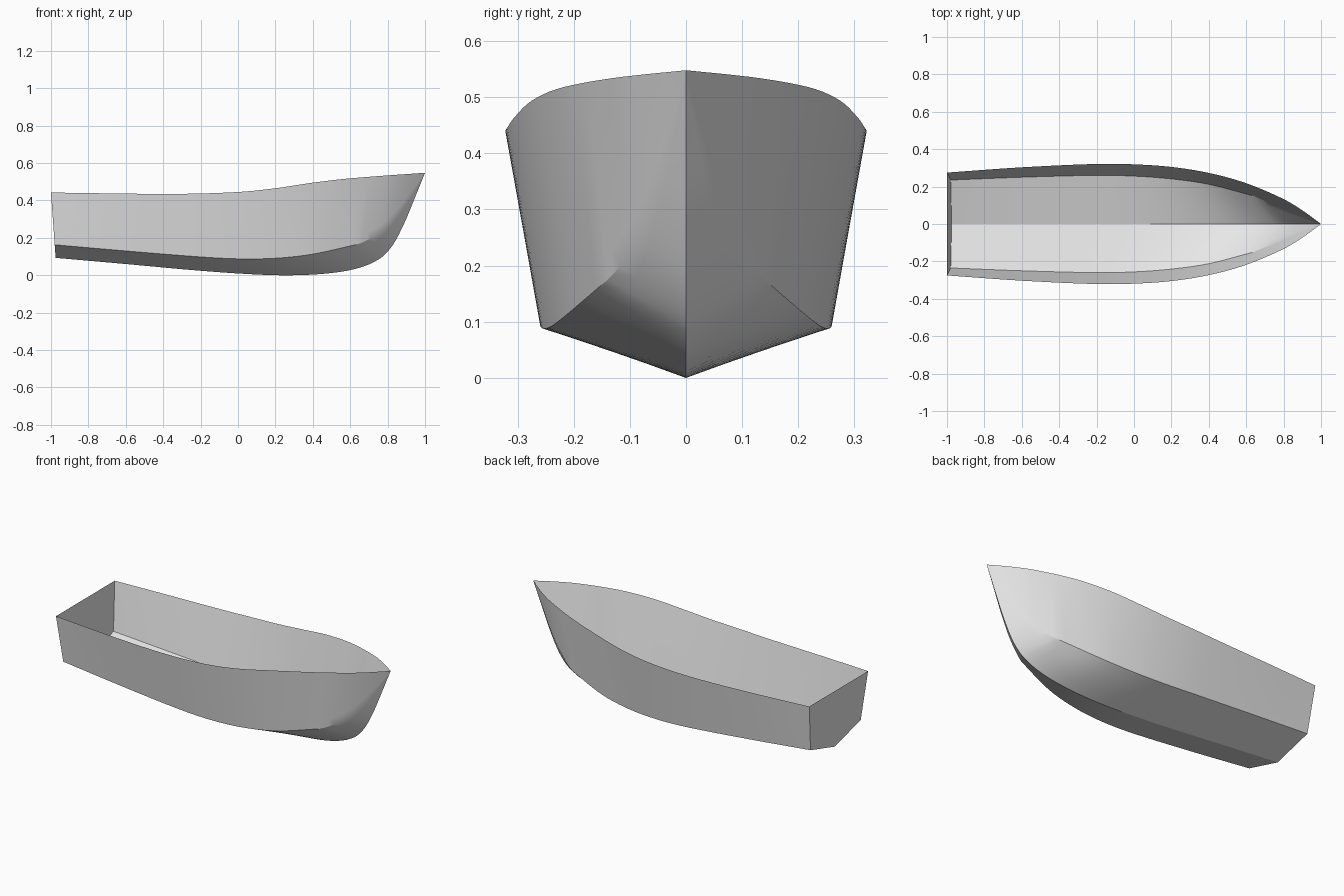
import bpy
import bmesh
from mathutils import Vector

if "Cube" in bpy.data.objects:
    bpy.data.objects.remove(bpy.data.objects["Cube"])

paint = bpy.data.materials.new("hull_grey")
paint.use_nodes = True
grey = (0.8, 0.8, 0.8, 1)
paint.diffuse_color = grey
paint.node_tree.nodes["Principled BSDF"].inputs["Base Color"].default_value = grey

# Guide curves: (x, value) control points
KEEL_Z = [(-.975, .093), (-.6, .06), (-.2, .024), (.1, .004), (.3, 0), (.5, .012),
          (.65, .04), (.76, .09), (.83, .165), (.89, .28), (.94, .4), (1, .548)]
SHEER_Y = [(-1, .275), (-.6, .303), (-.2, .321), (0, .319), (.2, .305), (.4, .273),
           (.6, .218), (.8, .133), (.9, .073), (1, 0)]
SHEER_Z = [(-1, .442), (-.35, .435), (0, .445), (.2, .465), (.4, .495), (.6, .518), (1, .548)]
CHINE_Y = [(-.98, .235), (-.6, .25), (-.2, .26), (0, .256), (.2, .241), (.4, .212), (.64, .15)]
CHINE_Z = [(-.98, .163), (-.6, .13), (-.2, .098), (0, .088), (.2, .091), (.4, .113), (.64, .166)]


def curve(pts, x):
    """Smooth cubic interpolation through the control points."""
    n = len(pts)
    i = max(k for k in range(n - 1) if k == 0 or pts[k][0] <= x)

    def slope(k):
        a, b = pts[max(k - 1, 0)], pts[min(k + 1, n - 1)]
        return (b[1] - a[1]) / (b[0] - a[0])
    (x0, y0), (x1, y1) = pts[i], pts[i + 1]
    h = x1 - x0
    u = (x - x0) / h
    v = 1 - u
    return (y0 * v * v * (1 + 2 * u) + y1 * u * u * (3 - 2 * u)
            + h * slope(i) * u * v * v - h * slope(i + 1) * u * u * v)


def keel(x):
    return Vector((x, 0, curve(KEEL_Z, x)))


def chine(x):
    return Vector((x, curve(CHINE_Y, x), curve(CHINE_Z, x)))


def sheer(x):
    return Vector((x, curve(SHEER_Y, x), curve(SHEER_Z, x)))


def mix(a, b, t):
    return a + (b - a) * t


LOW, HIGH = 4, 8  # strips below and above the chine


def section(k, c, s):
    return ([k.lerp(c, j / LOW) for j in range(LOW)]
            + [c.lerp(s, j / HIGH) for j in range(HIGH + 1)])


# Straight panelled sections up to the end of the chine
rows = []
for i in range(41):
    t = i / 40
    rows.append(section(keel(mix(-.975, .75, t)), chine(mix(-.98, .64, t)), sheer(mix(-1, .69, t))))

# Bow sections: the knuckle fades into a straight line at the stem
edge = rows[-1]
k0, s0 = edge[0], edge[-1]
fractions = [(p.z - k0.z) / (s0.z - k0.z) for p in edge]
bulge = [p - k0.lerp(s0, f) for p, f in zip(edge, fractions)]
for i in range(1, 17):
    t = i / 16
    k, s = keel(mix(.75, 1, t)), sheer(mix(.69, 1, t))
    rows.append([k.lerp(s, f) + b * (1 - t) ** 1.3 for f, b in zip(fractions, bulge)])


def finish(bm, name, angle):
    bmesh.ops.remove_doubles(bm, verts=bm.verts, dist=0.0005)
    bmesh.ops.recalc_face_normals(bm, faces=bm.faces)
    mesh = bpy.data.meshes.new(name)
    bm.to_mesh(mesh)
    bm.free()
    mesh.materials.append(paint)
    obj = bpy.data.objects.new(name, mesh)
    bpy.context.collection.objects.link(obj)
    bpy.ops.object.select_all(action='DESELECT')
    obj.select_set(True)
    bpy.context.view_layer.objects.active = obj
    bpy.ops.object.shade_smooth_by_angle(angle=angle)


# Hull skin, both sides, plus the flat transom, as one open shell
bm = bmesh.new()
for side in (1, -1):
    grid = [[bm.verts.new((p.x, side * p.y, p.z)) for p in row] for row in rows]
    for a, b in zip(grid, grid[1:]):
        for j in range(len(a) - 1):
            quad = (a[j], b[j], b[j + 1], a[j + 1])
            bm.faces.new(quad if side > 0 else quad[::-1])
stern = rows[0]
outline = [Vector((p.x, -p.y, p.z)) for p in stern[:0:-1]] + stern
bm.faces.new([bm.verts.new(p) for p in outline])
finish(bm, "hull", 0.35)
